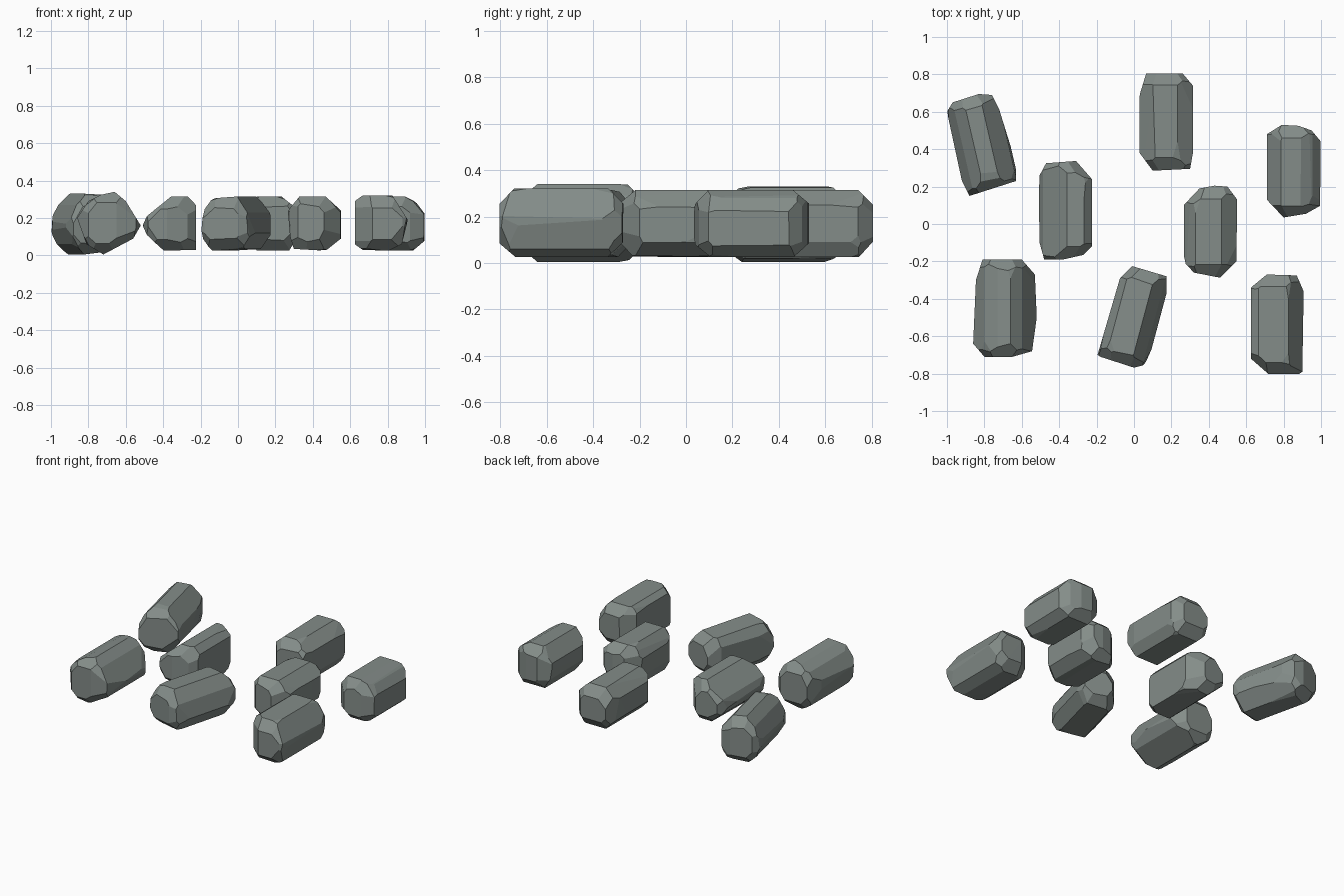
import bpy, bmesh, math, random
from mathutils import Vector
from mathutils.geometry import convex_hull_2d

if "Cube" in bpy.data.objects:
    bpy.data.objects.remove(bpy.data.objects["Cube"])

random.seed(4)
stone = bpy.data.materials.new("grey_stone")
stone.diffuse_color = (0.23, 0.265, 0.25, 1)
stone.use_nodes = True
stone.node_tree.nodes["Principled BSDF"].inputs["Base Color"].default_value = stone.diffuse_color


def cut(bm, co, no):
    """Slice away everything beyond a plane and close the hole."""
    bmesh.ops.bisect_plane(bm, geom=bm.verts[:] + bm.edges[:] + bm.faces[:],
                           dist=1e-5, plane_co=co, plane_no=no, clear_outer=True)
    rim = [e for e in bm.edges if e.is_boundary]
    if rim:
        bmesh.ops.holes_fill(bm, edges=rim, sides=0)


def cut_profile(bm, pts, to3d):
    """Trim the block to a 2D convex profile; to3d maps profile space to 3D."""
    hull = [Vector(pts[i]) for i in convex_hull_2d([Vector(p) for p in pts])]
    mid = sum(hull, Vector((0, 0))) / len(hull)
    for a, b in zip(hull, hull[1:] + hull[:1]):
        d = b - a
        n = Vector((d.y, -d.x))
        if n.dot(a - mid) < 0:
            n = -n
        if n.length > 1e-6:
            cut(bm, to3d(a), (to3d(n) - to3d(Vector((0, 0)))).normalized())


def chip(bm, no, depth):
    """Shave a small facet off the point lying furthest along a direction."""
    no = Vector(no).normalized()
    reach = max(v.co.dot(no) for v in bm.verts)
    cut(bm, no * (reach - depth), no)


def rock(name, outline, section, tilt=0):
    """Stone with a plan outline and a cross-section (offset across axis, height)."""
    xs, ys = [p[0] for p in outline], [p[1] for p in outline]
    cx, cy = (min(xs) + max(xs)) / 2, (min(ys) + max(ys)) / 2
    t = math.radians(tilt)
    across = Vector((math.cos(t), math.sin(t), 0))
    along = Vector((-math.sin(t), math.cos(t), 0))
    origin = Vector((cx, cy, 0))
    bm = bmesh.new()
    bmesh.ops.create_cube(bm, size=1)
    bmesh.ops.translate(bm, vec=(cx, cy, 0.2), verts=bm.verts)
    cut_profile(bm, outline, lambda p: Vector((p.x, p.y, 0)))
    cut_profile(bm, section, lambda p: origin + across * p.x + Vector((0, 0, p.y)))
    # sloping ends and clipped corners
    for s in (-1, 1):
        for up in (-1, 1):
            chip(bm, along * s * random.uniform(.8, 1.1) + Vector((0, 0, up)), 0.045)
            for side in (-1, 1):
                chip(bm, along * s + across * side * random.uniform(.6, 1)
                     + Vector((0, 0, up * random.uniform(.5, .9))), random.uniform(.012, .03))
    # slight irregular facets along the sides
    for k in range(6):
        a = math.tau * (k + random.random()) / 6
        chip(bm, across * math.cos(a) + Vector((0, 0, math.sin(a)))
             + along * random.uniform(-.25, .25), 0.007)
    # clean closed shell
    shell = bmesh.new()
    for v in bm.verts:
        shell.verts.new(v.co)
    bm.free()
    bmesh.ops.remove_doubles(shell, verts=shell.verts, dist=0.002)
    bmesh.ops.convex_hull(shell, input=shell.verts[:])
    bmesh.ops.delete(shell, geom=[v for v in shell.verts if not v.link_faces], context='VERTS')
    bmesh.ops.recalc_face_normals(shell, faces=shell.faces)
    me = bpy.data.meshes.new(name)
    shell.to_mesh(me)
    shell.free()
    me.materials.append(stone)
    bpy.context.collection.objects.link(bpy.data.objects.new(name, me))


# back row
rock("stone_back_left",
     [(-1, .6), (-.97, .65), (-.83, .695), (-.76, .69), (-.72, .61), (-.63, .32),
      (-.63, .23), (-.88, .15), (-.92, .23)],
     [(-.15, .16), (-.1, .27), (-.04, .33), (.05, .325), (.14, .22), (.15, .12),
      (.07, .02), (-.05, .005), (-.11, .06)], 13)
rock("stone_back_middle",
     [(.03, .69), (.065, .805), (.26, .805), (.315, .74), (.315, .38), (.3, .295),
      (.1, .285), (.03, .38)],
     [(-.142, .1), (-.142, .24), (-.07, .315), (.06, .315), (.142, .25), (.142, .09),
      (.1, .025), (-.07, .025)])
rock("stone_back_right",
     [(.71, .48), (.79, .53), (.88, .525), (.95, .5), (1, .44), (1, .1),
      (.92, .055), (.8, .035), (.71, .13)],
     [(-.145, .12), (-.145, .22), (-.07, .315), (.05, .315), (.1, .28), (.145, .22),
      (.145, .08), (.08, .025), (-.08, .025)])
# middle row
rock("stone_middle_left",
     [(-.51, .25), (-.47, .325), (-.31, .337), (-.225, .24), (-.225, -.12),
      (-.27, -.165), (-.38, -.19), (-.48, -.19), (-.505, -.1)],
     [(-.142, .16), (-.12, .21), (.01, .315), (.1, .315), (.142, .27), (.142, .03),
      (-.03, .025), (-.12, .11)])
rock("stone_middle_right",
     [(.265, .1), (.35, .19), (.43, .205), (.5, .2), (.552, .13), (.547, -.2),
      (.46, -.287), (.32, -.26), (.265, -.2)],
     [(-.142, .24), (-.08, .315), (.06, .315), (.142, .24), (.142, .09), (.06, .025),
      (-.11, .035), (-.13, .1)])
# front row
rock("stone_front_left",
     [(-.845, -.3), (-.81, -.19), (-.6, -.19), (-.53, -.27), (-.52, -.5),
      (-.545, -.68), (-.65, -.71), (-.8, -.71), (-.86, -.64)],
     [(-.17, .2), (-.11, .29), (-.04, .325), (.03, .34), (.09, .29), (.17, .16),
      (.13, .09), (-.03, .005), (-.12, .06)])
rock("stone_front_middle",
     [(-.195, -.7), (-.075, -.29), (-.01, -.225), (.175, -.28), (.175, -.38),
      (.09, -.7), (.05, -.755), (0, -.768), (-.18, -.71)],
     [(-.13, .15), (-.13, .23), (-.08, .305), (.06, .315), (.12, .23), (.145, .12),
      (.09, .035), (-.08, .025), (-.13, .08)], -15)
rock("stone_front_right",
     [(.625, -.34), (.71, -.27), (.87, -.275), (.907, -.36), (.9, -.79),
      (.88, -.803), (.72, -.803), (.625, -.72)],
     [(-.142, .29), (-.1, .32), (.06, .32), (.142, .19), (.11, .06), (.04, .025),
      (-.1, .03), (-.142, .06)])
